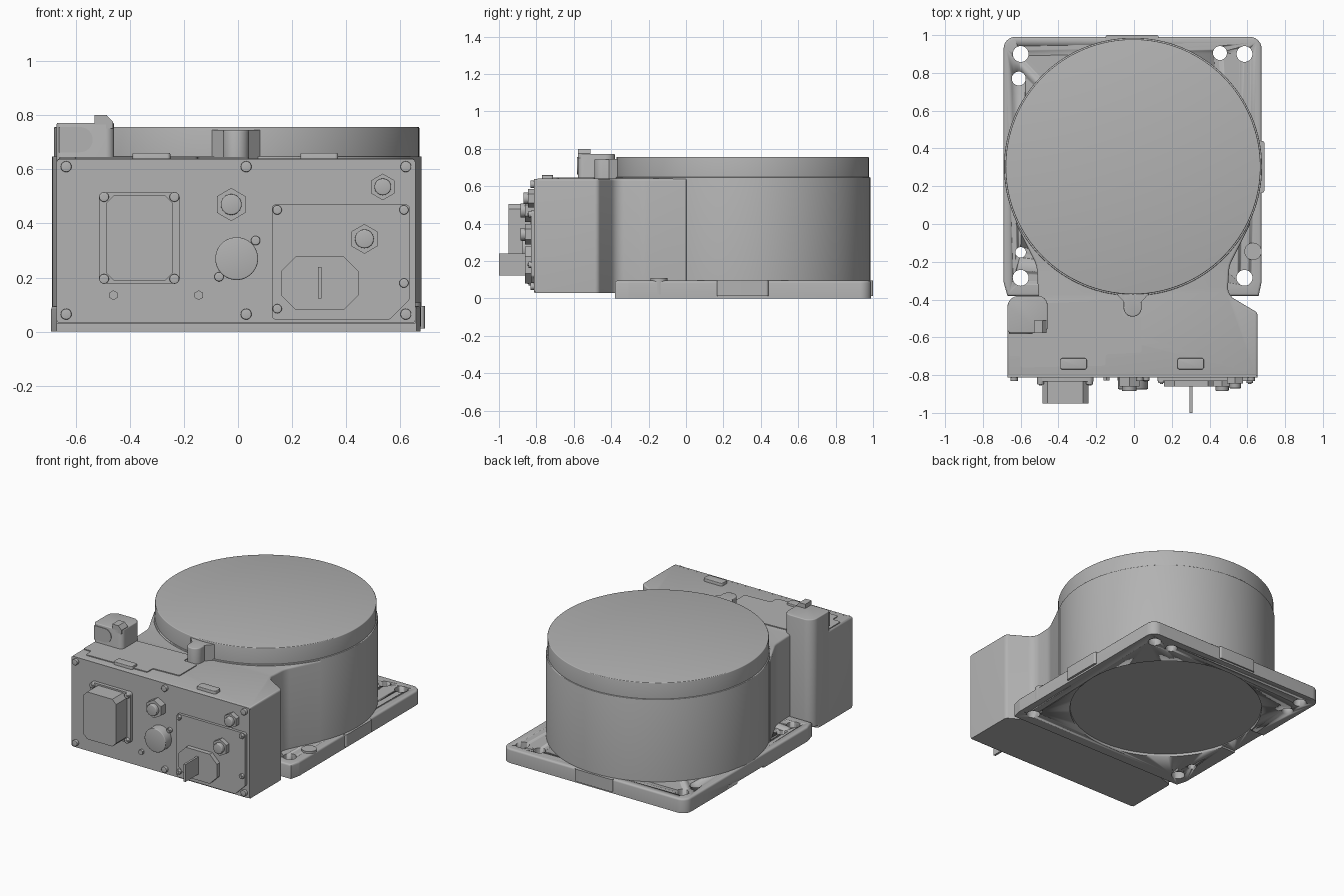
import bpy, bmesh, math
from mathutils import Vector

if "Cube" in bpy.data.objects:
    bpy.data.objects.remove(bpy.data.objects["Cube"])

metal = bpy.data.materials.new("grey_metal")
metal.use_nodes = True
GREY = (0.45, 0.45, 0.45, 1)
metal.diffuse_color = GREY
metal.node_tree.nodes["Principled BSDF"].inputs["Base Color"].default_value = GREY


def prism(name, pts, a, b, upright=False, bevel=0, smooth=True):
    """Extrude an outline from a to b: along z, or along y when upright."""
    bm = bmesh.new()
    place = (lambda p, t: (p[0], t, p[1])) if upright else (lambda p, t: (p[0], p[1], t))
    low = [bm.verts.new(place(p, a)) for p in pts]
    high = [bm.verts.new(place(p, b)) for p in pts]
    bm.faces.new(low)
    bm.faces.new(high)
    n = len(pts)
    for i in range(n):
        j = (i + 1) % n
        bm.faces.new((low[i], low[j], high[j], high[i]))
    bmesh.ops.recalc_face_normals(bm, faces=bm.faces)
    if bevel:
        # Bevel only the rim of the far end
        rim = [e for e in bm.edges if all(v in high for v in e.verts)]
        bmesh.ops.bevel(bm, geom=rim, offset=bevel, segments=3, profile=0.5, affect='EDGES')
    me = bpy.data.meshes.new(name)
    bm.to_mesh(me)
    bm.free()
    ob = bpy.data.objects.new(name, me)
    bpy.context.collection.objects.link(ob)
    me.materials.append(metal)
    if smooth:
        bpy.ops.object.select_all(action='DESELECT')
        ob.select_set(True)
        bpy.context.view_layer.objects.active = ob
        bpy.ops.object.shade_smooth_by_angle(angle=math.radians(32))
    return ob


def ring(x, y, r, n=32, turn=0):
    return [(x + r * math.cos(turn + math.tau * i / n),
             y + r * math.sin(turn + math.tau * i / n)) for i in range(n)]


def rect(x0, x1, y0, y1):
    return [(x0, y0), (x1, y0), (x1, y1), (x0, y1)]


def rounded(pts, radii, n=6):
    """Round each corner of an outline with its own radius."""
    if not isinstance(radii, list):
        radii = [radii] * len(pts)
    out = []
    for i, r in enumerate(radii):
        p = Vector(pts[i])
        if r == 0:
            out.append(tuple(p))
            continue
        u = (Vector(pts[i - 1]) - p).normalized()
        v = (Vector(pts[(i + 1) % len(pts)]) - p).normalized()
        half = u.angle(v) / 2
        reach = r / math.tan(half)
        centre = p + (u + v).normalized() * (r / math.sin(half))
        s, e = p + u * reach - centre, p + v * reach - centre
        for k in range(n + 1):
            out.append(tuple(centre + s.lerp(e, k / n).normalized() * r))
    return out


def cut(target, cutters):
    bpy.context.view_layer.objects.active = target
    for c in cutters:
        mod = target.modifiers.new("cut", 'BOOLEAN')
        mod.operation, mod.solver, mod.object = 'DIFFERENCE', 'EXACT', c
        bpy.ops.object.modifier_apply(modifier=mod.name)
        bpy.data.objects.remove(c)


CX, CY = -0.005, 0.303

# Base plate with mounting holes, a round recess below and a shallow side channel
plate = prism("base_plate", rounded(
    [(-0.67, -0.38), (0.66, -0.38), (0.675, -0.31), (0.675, 0.99), (-0.69, 0.99), (-0.69, -0.31)],
    [0, 0, 0.05, 0.06, 0.06, 0.05]), 0, 0.095, bevel=0.012)
holes = [(-0.6, 0.9, 0.042), (-0.61, 0.77, 0.037), (0.455, 0.905, 0.037), (0.585, 0.9, 0.042),
         (-0.6, -0.15, 0.028), (-0.6, -0.285, 0.042), (0.585, -0.285, 0.042)]
cutters = [prism("hole_cutter", ring(x, y, r), -0.1, 0.2) for x, y, r in holes]
cutters.append(prism("recess_cutter", ring(CX, CY, 0.6, 96), -0.1, 0.018))
cutters.append(prism("channel_cutter", rect(-0.8, -0.5, 0.16, 0.44), -0.1, 0.012))
cut(plate, cutters)
prism("side_pad", rounded(rect(0.6, 0.69, 0.165, 0.44), 0.012), 0.012, 0.095)
prism("back_pad", rounded(rect(-0.15, 0.13, 0.93, 1.0), 0.01), 0.012, 0.095)
prism("locating_boss", ring(0.63, -0.145, 0.046), 0.02, 0.108)

# Drum and its cap
prism("drum", ring(CX, CY, 0.683, 128), 0.03, 0.648, bevel=0.004)
prism("drum_cap", ring(CX, CY, 0.675, 128), 0.645, 0.757, bevel=0.005)

# Front housing, waisted where it joins the drum
prism("front_housing", rounded(
    [(-0.67, -0.805), (0.655, -0.805), (0.655, -0.47), (0.495, -0.375), (0.505, -0.22),
     (0.615, 0.0), (0.3, 0.2), (-0.3, 0.2), (-0.625, 0.0), (-0.515, -0.22), (-0.505, -0.4),
     (-0.67, -0.45)],
    [0, 0, 0.03, 0.07, 0.15, 0, 0, 0, 0, 0.15, 0.03, 0.02]), 0.03, 0.64, bevel=0.012)
prism("drum_spout", rounded(rect(-0.055, 0.04, -0.49, -0.3), [0.045, 0.045, 0, 0]),
      0.63, 0.745, bevel=0.006)
for s in (-1, 1):
    prism("spout_flare", [(s * 0.04 - 0.007, -0.42), (s * 0.09 - 0.007, -0.365),
                          (s * 0.09 - 0.007, -0.3), (s * 0.03 - 0.007, -0.3)], 0.63, 0.745)

# Corner column with a stepped head
prism("corner_column", rounded(rect(-0.67, -0.458, -0.578, -0.38), [0.02, 0.03, 0.05, 0.06]),
      0.05, 0.772, bevel=0.006)
prism("column_key", [(-0.53, 0.75), (-0.462, 0.75), (-0.462, 0.775), (-0.485, 0.8), (-0.53, 0.8)],
      -0.578, -0.51, upright=True)
prism("column_window", rounded(rect(-0.662, -0.537, 0.663, 0.756), [0, 0.045, 0.045, 0]),
      -0.57, -0.582, upright=True)

# Shallow raised cover and two pads on the housing top
prism("top_cover", rounded(
    [(0.04, -0.49), (0.04, -0.68), (-0.15, -0.69), (-0.15, -0.75), (-0.6, -0.76), (-0.6, -0.7),
     (-0.66, -0.7), (-0.66, -0.57), (-0.46, -0.57), (-0.46, -0.42), (-0.06, -0.4), (-0.06, -0.49)],
    0.012), 0.63, 0.646)
for x in (-0.32, 0.3):
    prism("top_pad", rounded(rect(x - 0.07, x + 0.07, -0.77, -0.71), 0.012), 0.63, 0.66, bevel=0.004)

# Front panel and its fixings
F = -0.80
prism("front_panel", rounded(rect(-0.67, 0.655, 0.032, 0.638), 0.012), F, -0.812, True)


def screw(x, z, r, y):
    prism("panel_screw", ring(x, z, r, 20), F, y, True, bevel=0.004)
    prism("screw_socket", ring(x, z, r * 0.5, 6), F, y - 0.004, True, smooth=False)


for x in (-0.635, 0.03, 0.62):
    for z in (0.065, 0.61):
        prism("panel_bolt", ring(x, z, 0.02, 20), F, -0.832, True, bevel=0.003)
for x in (-0.46, -0.145):
    prism("hex_stud", ring(x, 0.135, 0.018, 6, math.pi / 6), F, -0.828, True, smooth=False)

# Rectangular connector
prism("connector_flange", rounded(rect(-0.513, -0.215, 0.178, 0.515), 0.02), F, -0.835, True)
prism("connector_block", rounded(rect(-0.485, -0.242, 0.188, 0.505), 0.028, 1), F, -0.95, True)
for x in (-0.495, -0.235):
    for z in (0.195, 0.498):
        screw(x, z, 0.018, -0.85)

# Round connector
prism("round_connector", ring(-0.005, 0.27, 0.079, 48), F, -0.875, True, bevel=0.005)
for x, z in ((0.065, 0.337), (-0.07, 0.203)):
    screw(x, z, 0.017, -0.83)

# Switch plate with a clipped lower corner
prism("switch_plate", rounded(
    [(0.125, 0.045), (0.56, 0.045), (0.635, 0.12), (0.635, 0.47), (0.125, 0.47)], 0.015),
    F, -0.83, True)
for x, z in ((0.145, 0.45), (0.613, 0.45), (0.613, 0.18), (0.145, 0.085)):
    screw(x, z, 0.017, -0.843)

# Octagonal switch body and blade handle
prism("switch_body", rounded(rect(0.16, 0.445, 0.08, 0.278), 0.13 * math.tan(math.pi / 8), 1),
      F, -0.86, True, smooth=False)
prism("switch_handle", rect(0.295, 0.309, 0.123, 0.24), F, -1.0, True, smooth=False)

# Hex glands with round plugs
for x, z, r, y in ((-0.025, 0.47, 0.061, -0.885), (0.535, 0.535, 0.049, -0.87),
                   (0.467, 0.343, 0.055, -0.885)):
    prism("gland_nut", ring(x, z, r, 6, math.pi / 6), F, y + 0.025, True, smooth=False)
    prism("gland_plug", ring(x, z, r * 0.63, 32), F, y, True, bevel=0.005)
